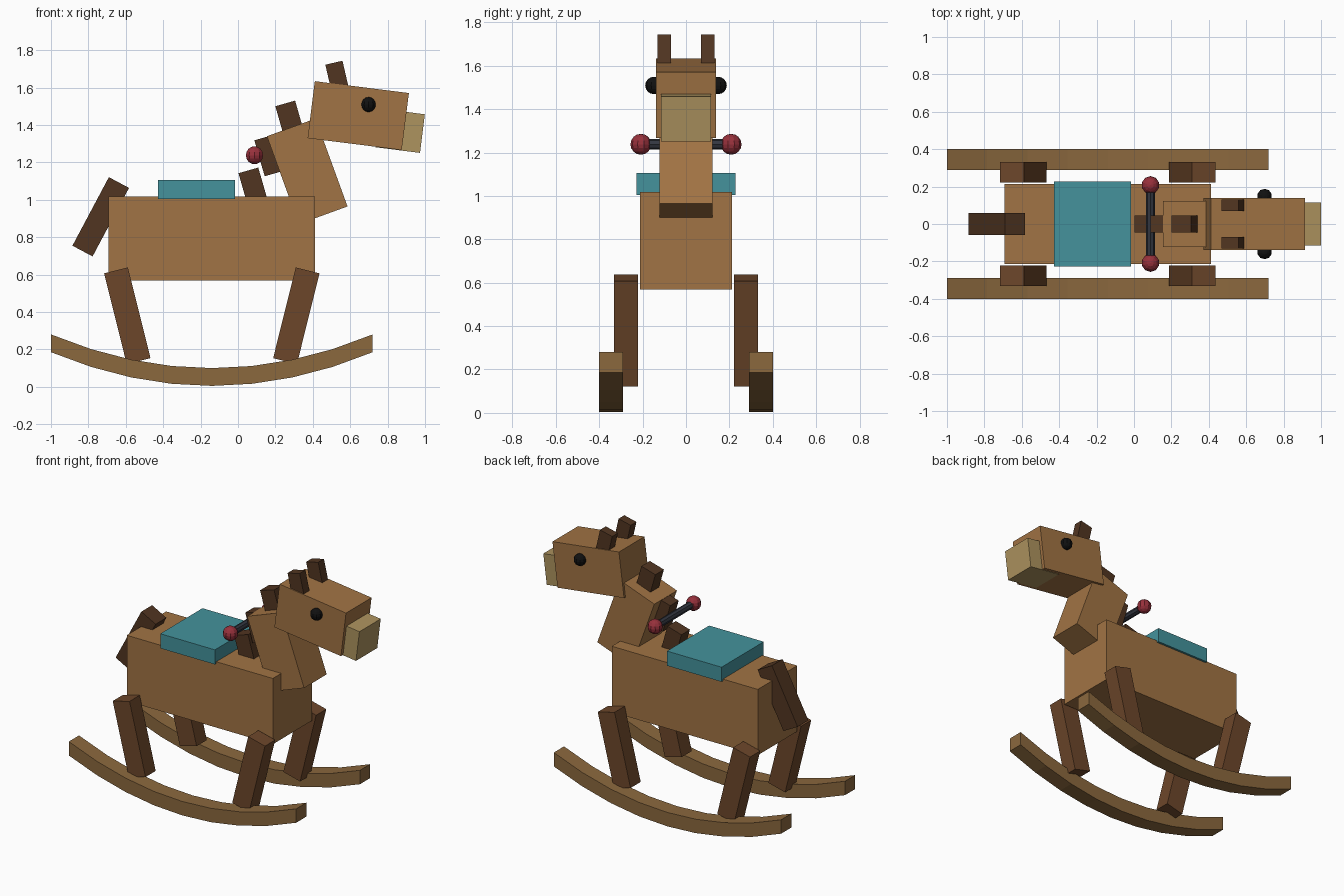
import bpy, bmesh
from math import radians

if "Cube" in bpy.data.objects:
    bpy.data.objects.remove(bpy.data.objects["Cube"])


def material(name, rgb):
    m = bpy.data.materials.new(name)
    m.diffuse_color = [(c / 255) ** 2.2 for c in rgb] + [1]
    m.use_nodes = True
    m.node_tree.nodes["Principled BSDF"].inputs["Base Color"].default_value = m.diffuse_color
    return m


COAT = material("coat", (160, 115, 70))
LEG = material("leg_wood", (108, 72, 46))
HAIR = material("hair", (82, 56, 38))
RUNNER = material("runner_wood", (138, 104, 64))
MUZZLE = material("pale_wood", (172, 146, 95))
SEAT = material("teal", (70, 145, 155))
KNOB = material("red", (150, 52, 62))
BAR = material("dark_metal", (54, 57, 66))
EYE = material("black", (24, 24, 24))


def finish(name, bm, mat, loc=(0, 0, 0), rot=(0, 0, 0)):
    bmesh.ops.recalc_face_normals(bm, faces=bm.faces)
    mesh = bpy.data.meshes.new(name)
    bm.to_mesh(mesh)
    bm.free()
    mesh.materials.append(mat)
    ob = bpy.data.objects.new(name, mesh)
    ob.location, ob.rotation_euler = loc, rot
    bpy.context.collection.objects.link(ob)
    return ob


def box(name, loc, size, mat, tilt=0):
    bm = bmesh.new()
    bmesh.ops.create_cube(bm, size=1)
    bmesh.ops.scale(bm, vec=size, verts=bm.verts)
    return finish(name, bm, mat, loc, (0, radians(tilt), 0))


def ball(name, loc, r, mat):
    bm = bmesh.new()
    bmesh.ops.create_uvsphere(bm, u_segments=10, v_segments=8, radius=r)
    return finish(name, bm, mat, loc)


def runner(name, y):
    # curved plank: eight segments of a parabola, extruded across y
    us = [i / 4 for i in range(-4, 5)]
    low = [(-0.14 + 0.86 * u, 0.005 + 0.18 * u * u) for u in us]
    outline = low + [(x, z + 0.095) for x, z in reversed(low)]
    bm = bmesh.new()
    face = bm.faces.new([bm.verts.new((x, y - 0.055, z)) for x, z in outline])
    ext = bmesh.ops.extrude_face_region(bm, geom=[face])["geom"]
    verts = [v for v in ext if isinstance(v, bmesh.types.BMVert)]
    bmesh.ops.translate(bm, vec=(0, 0.11, 0), verts=verts)
    finish(name, bm, RUNNER)


# Body, seat and tail
box("body", (-0.14, 0, 0.793), (1.105, 0.426, 0.45), COAT)
box("seat", (-0.222, 0, 1.055), (0.413, 0.456, 0.1), SEAT)
box("tail", (-0.734, 0, 0.909), (0.122, 0.116, 0.415), HAIR, 28)

# Neck, head and muzzle
box("neck", (0.37, 0, 1.152), (0.277, 0.244, 0.5), COAT, -20)
box("head", (0.643, 0, 1.45), (0.507, 0.276, 0.307), COAT, 7.2)
box("muzzle", (0.867, 0, 1.369), (0.24, 0.23, 0.208), MUZZLE, 7.2)

# Mane tufts
for i, (x, z) in enumerate([(0.083, 1.061), (0.168, 1.237), (0.28, 1.419)], 1):
    box(f"mane_tuft_{i}", (x, 0, z), (0.11, 0.092, 0.2), HAIR, -16)

# Paired parts on both sides
for side, s in (("right", -1), ("left", 1)):
    runner(f"rocker_{side}", s * 0.345)
    box(f"rear_leg_{side}", (-0.592, s * 0.276, 0.38), (0.131, 0.11, 0.5), LEG, -14)
    box(f"front_leg_{side}", (0.312, s * 0.276, 0.38), (0.131, 0.11, 0.5), LEG, 14)
    box(f"ear_{side}", (0.533, s * 0.1, 1.645), (0.094, 0.062, 0.18), HAIR, -13)
    ball(f"eye_{side}", (0.698, s * 0.148, 1.509), 0.04, EYE)
    ball(f"handle_knob_{side}", (0.088, s * 0.208, 1.238), 0.048, KNOB)

# Handle bar
bm = bmesh.new()
bmesh.ops.create_cone(bm, cap_ends=True, segments=8, radius1=0.024, radius2=0.024, depth=0.4)
finish("handle_bar", bm, BAR, (0.088, 0, 1.238), (radians(90), 0, 0))
